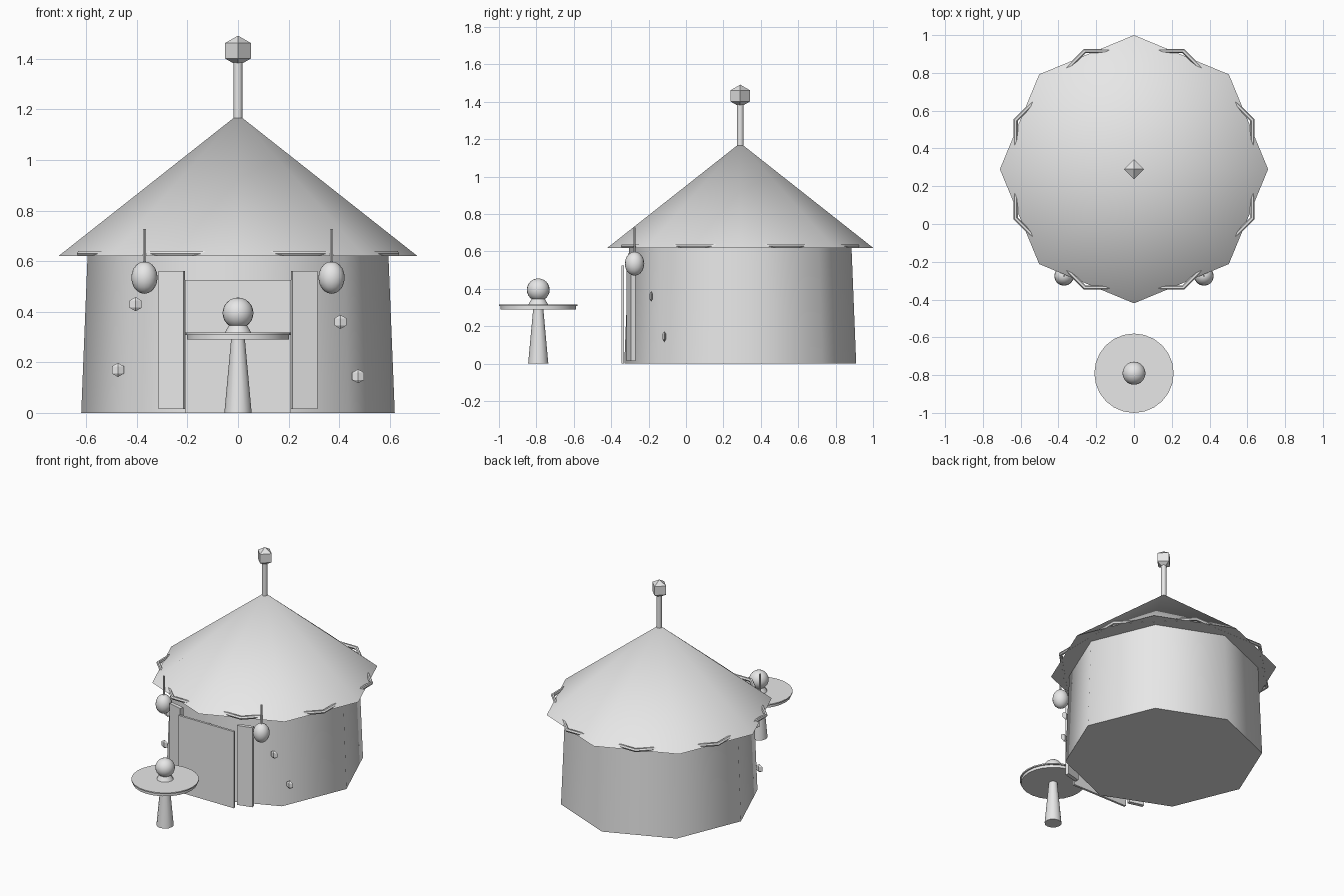
import bpy
import math

if "Cube" in bpy.data.objects:
    bpy.data.objects.remove(bpy.data.objects["Cube"])

CY = 0.29  # centre of the hut along y

gray = bpy.data.materials.new("plain_gray")
gray.diffuse_color = (0.8, 0.8, 0.8, 1)
gray.use_nodes = True
gray.node_tree.nodes["Principled BSDF"].inputs["Base Color"].default_value = gray.diffuse_color


def finish(name, smooth=None):
    """Name the active object, colour it and set its shading."""
    ob = bpy.context.object
    ob.name = name
    ob.data.materials.append(gray)
    if smooth:
        bpy.ops.object.transform_apply(location=False, rotation=False, scale=True)
        bpy.ops.object.shade_smooth_by_angle(angle=math.radians(smooth))
    return ob


def cone(name, x, y, z0, z1, r0, r1, sides, smooth=50):
    bpy.ops.mesh.primitive_cone_add(vertices=sides, radius1=r0, radius2=r1,
                                    depth=z1 - z0, location=(x, y, (z0 + z1) / 2))
    return finish(name, smooth)


def ball(name, loc, size, segments, rings, smooth=None):
    bpy.ops.mesh.primitive_uv_sphere_add(segments=segments, ring_count=rings,
                                         radius=1, location=loc)
    bpy.context.object.scale = size
    return finish(name, smooth)


def box(name, loc, size, turn=0):
    bpy.ops.mesh.primitive_cube_add(size=1, location=loc, rotation=(0, 0, turn))
    bpy.context.object.scale = size
    return finish(name)


# Hut body and roof, both eight-sided
cone("wall", 0, CY, 0, 0.62, 0.62, 0.595, 8)
cone("roof", 0, CY, 0.62, 1.18, 0.71, 0, 8)

# Trim ring poking out through the roof edges
bpy.ops.mesh.primitive_torus_add(major_segments=8, minor_segments=6,
                                 major_radius=0.678, minor_radius=0.012,
                                 location=(0, CY, 0.63),
                                 rotation=(0, 0, math.radians(22.5)))
finish("roof_trim", 50)

# Mast with a diamond finial
cone("mast", 0, CY, 1.165, 1.42, 0.018, 0.018, 8)
ball("finial", (0, CY, 1.432), (0.06, 0.06, 0.06), 4, 2)

# Entrance panel, with a flap, lantern and rod on each side
box("door", (0, -0.338, 0.263), (0.42, 0.015, 0.525))
for s, side in ((-1, "left"), (1, "right")):
    box(side + "_flap", (s * 0.262, -0.294, 0.288), (0.103, 0.025, 0.545), s * 0.25)
    ball(side + "_lantern", (s * 0.37, -0.275, 0.535), (0.052, 0.052, 0.064), 16, 10, 50)
    cone(side + "_lantern_rod", s * 0.37, -0.275, 0.58, 0.727, 0.006, 0.006, 6)

# Small diamond ornaments on the front walls
for i, (x, z) in enumerate(((-0.405, 0.43), (-0.475, 0.17), (0.405, 0.36), (0.475, 0.145))):
    y = CY - math.sqrt(0.625 ** 2 - x * x)
    ball(f"ornament_{i + 1}", (x, y, z), (0.028, 0.011, 0.028), 4, 2)

# Round table with an orb on a small stand
TY = -0.79
cone("table_leg", 0, TY, 0, 0.295, 0.054, 0.027, 12)
cone("table_top", 0, TY, 0.29, 0.31, 0.201, 0.201, 24)
cone("table_cloth", 0, TY, 0.309, 0.317, 0.21, 0.21, 24)
cone("orb_stand", 0, TY, 0.316, 0.346, 0.053, 0.036, 12)
ball("orb", (0, TY, 0.395), (0.061, 0.061, 0.061), 20, 12, 50)
